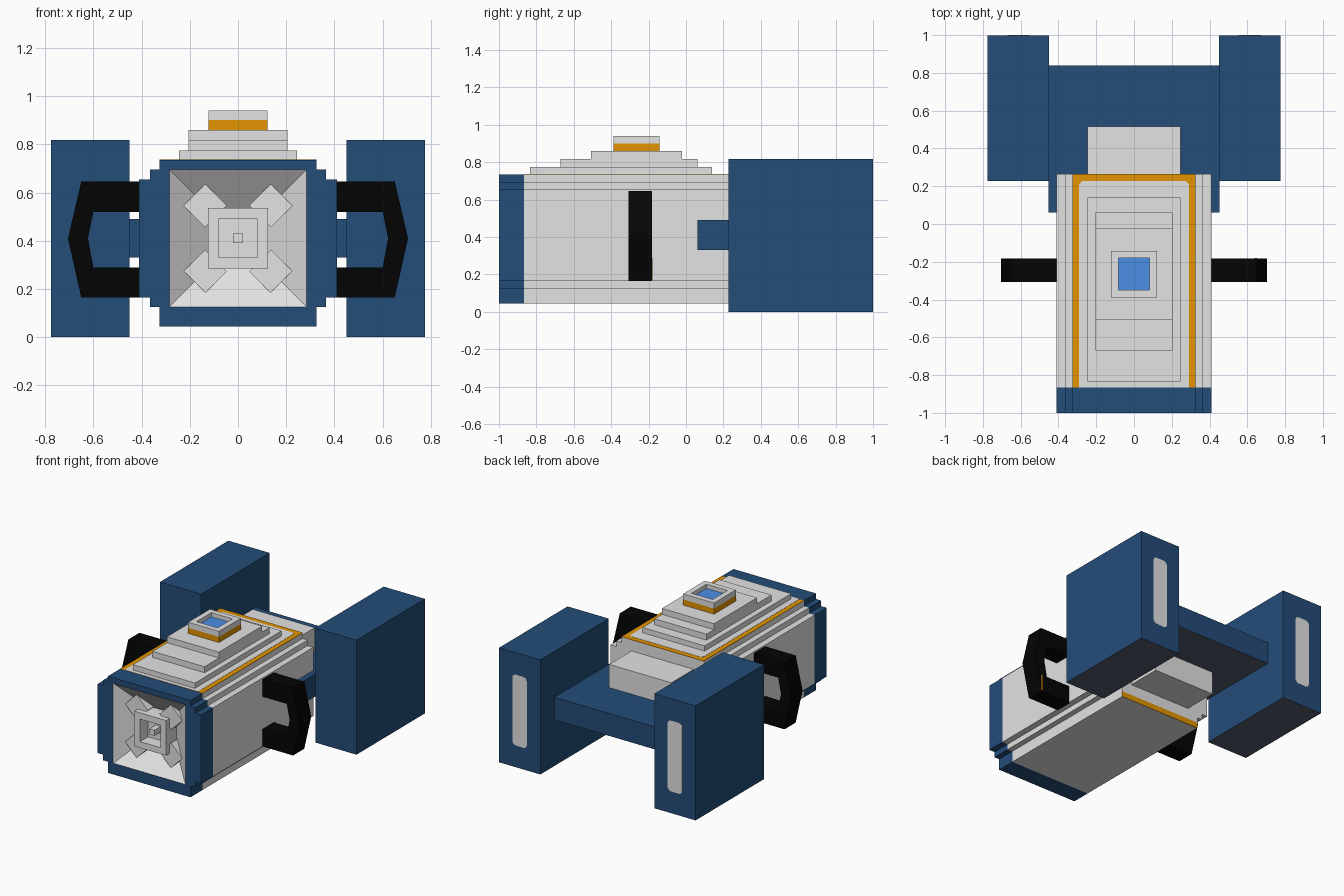
import bpy, bmesh, math
from mathutils import Vector, Matrix

if "Cube" in bpy.data.objects:
    bpy.data.objects.remove(bpy.data.objects["Cube"])


def lin(c):
    c /= 255
    return c / 12.92 if c <= 0.04045 else ((c + 0.055) / 1.055) ** 2.4


def material(name, r, g, b):
    m = bpy.data.materials.new(name)
    m.diffuse_color = (lin(r), lin(g), lin(b), 1)
    m.use_nodes = True
    m.node_tree.nodes["Principled BSDF"].inputs["Base Color"].default_value = m.diffuse_color
    return m


NAVY = material("navy", 36, 77, 121)
GREY = material("light_grey", 227, 227, 227)
ORANGE = material("orange", 228, 149, 0)
BLACK = material("black", 4, 4, 4)
SKY = material("sky_blue", 76, 143, 228)
SLATE = material("slate", 84, 91, 106)


def finish(name, bm, *mats):
    bmesh.ops.recalc_face_normals(bm, faces=bm.faces)
    me = bpy.data.meshes.new(name)
    bm.to_mesh(me)
    bm.free()
    for m in mats:
        me.materials.append(m)
    ob = bpy.data.objects.new(name, me)
    bpy.context.collection.objects.link(ob)
    return ob


def cube(x0, x1, y0, y1, z0, z1):
    bm = bmesh.new()
    size = Matrix.Diagonal((x1 - x0, y1 - y0, z1 - z0, 1))
    mid = Matrix.Translation(((x0 + x1) / 2, (y0 + y1) / 2, (z0 + z1) / 2))
    bmesh.ops.create_cube(bm, size=1, matrix=mid @ size)
    return bm


def box(name, mat, *dims, under=None):
    """Box, with an optional second material on its underside."""
    ob = finish(name, cube(*dims), mat)
    if under:
        ob.data.materials.append(under)
        for p in ob.data.polygons:
            p.material_index = int(p.normal.z < -.9)
    return ob


def socket(name, dims, direction, wall, depth, *mats):
    """Box with a square recess in one face; the floor takes the last material."""
    bm = cube(*dims)
    d = Vector(direction)
    bm.normal_update()
    face = max(bm.faces, key=lambda f: f.normal.dot(d))
    bmesh.ops.inset_individual(bm, faces=[face], thickness=wall, use_even_offset=True)
    new = bmesh.ops.extrude_discrete_faces(bm, faces=[face])["faces"][0]
    bmesh.ops.translate(bm, verts=new.verts, vec=-d * depth)
    new.material_index = len(mats) - 1
    return finish(name, bm, *mats)


def solid(name, mat, pts, vec):
    """Extrude a flat outline of 3D points along a vector."""
    bm = bmesh.new()
    f = bm.faces.new([bm.verts.new(p) for p in pts])
    ext = bmesh.ops.extrude_face_region(bm, geom=[f])["geom"]
    bmesh.ops.translate(bm, vec=vec,
                        verts=[v for v in ext if isinstance(v, bmesh.types.BMVert)])
    return finish(name, bm, mat)


def prism(name, mat, pts, y0, y1):
    return solid(name, mat, [(x, y0, z) for x, z in pts], (0, y1 - y0, 0))


# Stepped hull and its front bezel
half = [(.325, .045), (.325, .125), (.365, .125), (.365, .165), (.41, .165),
        (.41, .655), (.365, .655), (.365, .695), (.325, .695), (.325, .735)]
outline = half + [(-x, z) for x, z in reversed(half)]
prism("hull", GREY, outline, -.865, .264)
bezel = prism("front_bezel", NAVY, outline, -1, -.865)
cutter = box("bezel_cutter", NAVY, -.285, .285, -1.1, -.8, .125, .695)
cutter.hide_render = True
mod = bezel.modifiers.new("opening", 'BOOLEAN')
mod.operation, mod.object, mod.solver = 'DIFFERENCE', cutter, 'EXACT'
bpy.context.view_layer.objects.active = bezel
bpy.ops.object.modifier_apply(modifier=mod.name)
bpy.data.objects.remove(cutter)

# Funnel inside the bezel, facing forward
CZ = .41
bm = bmesh.new()
rings = []
for h, y in ((.285, -.999), (.12, -.868)):
    rings.append([bm.verts.new((sx * h, y, CZ + sz * h))
                  for sx, sz in ((-1, -1), (1, -1), (1, 1), (-1, 1))])
for i in range(4):
    j = (i + 1) % 4
    bm.faces.new((rings[0][i], rings[0][j], rings[1][j], rings[1][i]))
bm.faces.new(rings[1])
funnel = finish("front_funnel", bm, GREY)
if funnel.data.polygons[4].normal.y > 0:
    funnel.data.flip_normals()

# Central front socket, rod and diagonal struts
socket("front_socket", (-.125, .125, -.99, -.866, CZ - .125, CZ + .125),
       (0, -1, 0), .045, .09, GREY)
box("front_rod", GREY, -.02, .02, -.97, -.88, CZ - .02, CZ + .02)
for i in range(4):
    bm = cube(.13, .255, -.95, -.868, -.064, .064)
    bmesh.ops.transform(bm, verts=bm.verts, matrix=Matrix.Translation((0, 0, CZ))
                        @ Matrix.Rotation(math.radians(45 + 90 * i), 4, 'Y'))
    finish("funnel_strut", bm, GREY)

# Orange trim on the roof and lower rear edge, roof panel with clipped rear corners
box("roof_trim", ORANGE, -.325, .325, -.865, .265, .733, .7362)
box("rear_trim", ORANGE, -.325, .325, .26, .266, .045, .085)
solid("roof_panel", GREY, [(x, y, .734) for x, y in
      ((-.29, -.865), (.29, -.865), (.29, .21), (.275, .228), (-.275, .228), (-.29, .21))],
      (0, 0, .0036))

# Roof terraces and turret
for hx, y0, y1, z0, z1 in ((.245, -.835, .14, .735, .775),
                           (.205, -.67, .062, .775, .818),
                           (.205, -.508, -.022, .818, .86)):
    box("roof_terrace", GREY, -hx, hx, y0, y1, z0, z1)
box("turret_band", ORANGE, -.122, .122, -.388, -.142, .86, .9)
socket("turret_cap", (-.122, .122, -.388, -.142, .9, .94),
       (0, 0, 1), .039, .03, GREY, SKY)

# Rear neck and crossbar
box("rear_neck", GREY, -.245, .245, .25, .515, .165, .655)
box("crossbar", NAVY, -.452, .452, .062, .84, .33, .49, under=SLATE)

# Side pods with rounded rear vents, and side handles
handle = [(.4, .645), (.65, .645), (.705, .41), (.65, .165), (.4, .165),
          (.4, .29), (.6, .29), (.622, .41), (.6, .52), (.4, .52)]
slot = []
for k, (cx, cz) in enumerate(((.03, .225), (-.03, .225), (-.03, -.225), (.03, -.225))):
    for a in (0, 30, 60, 90):
        t = math.radians(a + 90 * k)
        slot.append((.6125 + cx + .028 * math.cos(t), .408 + cz + .028 * math.sin(t)))
for s, side in ((-1, "left"), (1, "right")):
    x0, x1 = sorted((s * .45, s * .775))
    box(side + "_pod", NAVY, x0, x1, .228, .999, 0, .817, under=SLATE)
    prism(side + "_vent", GREY, [(s * x, z) for x, z in slot], .996, 1)
    prism(side + "_handle", BLACK, [(s * x, z) for x, z in handle], -.307, -.182)

# Thin orange marker on the rear of the right handle
box("handle_marker", ORANGE, .638, .65, -.184, -.179, .17, .288)
